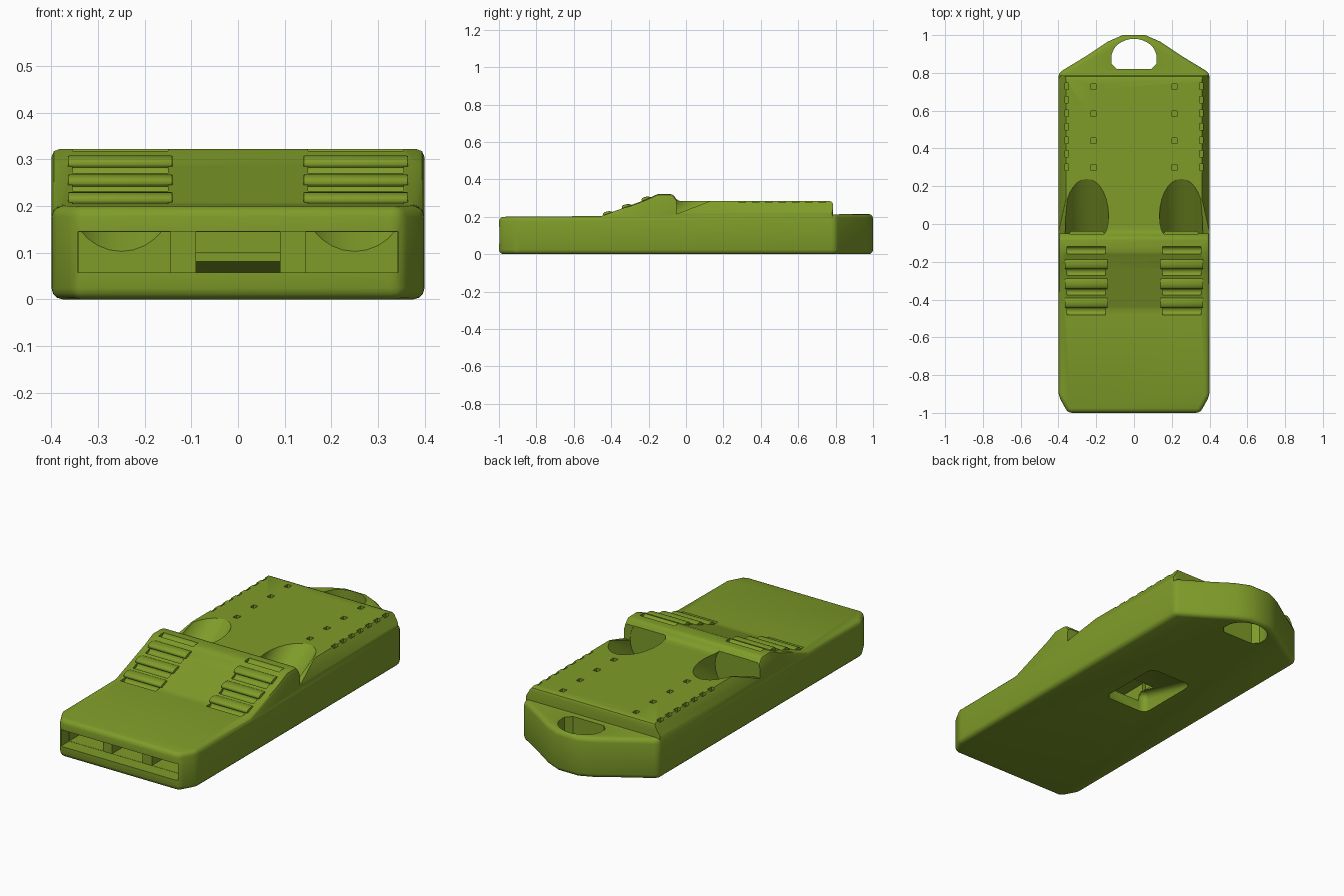
import bpy, bmesh, math
from mathutils import Vector

if "Cube" in bpy.data.objects:
    bpy.data.objects.remove(bpy.data.objects["Cube"])

mat = bpy.data.materials.new("olive_plastic")
mat.diffuse_color = (0.21, 0.33, 0.022, 1)
mat.use_nodes = True
mat.node_tree.nodes["Principled BSDF"].inputs["Base Color"].default_value = mat.diffuse_color


def prism(name, pts, vec):
    """Closed solid: 3D polygon swept along a vector."""
    bm = bmesh.new()
    face = bm.faces.new([bm.verts.new(p) for p in pts])
    new = bmesh.ops.extrude_face_region(bm, geom=[face])["geom"]
    bmesh.ops.translate(bm, vec=Vector(vec),
                        verts=[g for g in new if isinstance(g, bmesh.types.BMVert)])
    bmesh.ops.recalc_face_normals(bm, faces=bm.faces)
    me = bpy.data.meshes.new(name)
    bm.to_mesh(me)
    bm.free()
    ob = bpy.data.objects.new(name, me)
    bpy.context.collection.objects.link(ob)
    me.materials.append(mat)
    return ob


def box(name, x0, x1, y0, y1, z0, z1):
    return prism(name, [(x0, y0, z0), (x1, y0, z0), (x1, y1, z0), (x0, y1, z0)], (0, 0, z1 - z0))


def apply(ob, mod):
    bpy.context.view_layer.objects.active = ob
    bpy.ops.object.modifier_apply(modifier=mod.name)


def boolean(ob, other, op="DIFFERENCE"):
    m = ob.modifiers.new("bool", "BOOLEAN")
    m.operation, m.solver, m.object = op, "EXACT", other
    apply(ob, m)
    bpy.data.objects.remove(other, do_unlink=True)


def bevel(ob, width, segments):
    m = ob.modifiers.new("bevel", "BEVEL")
    m.width, m.segments, m.limit_method, m.angle_limit = width, segments, "ANGLE", math.radians(28)
    apply(ob, m)


def ellipse_y(cx, y, cz, rx, rz, n=28):
    return [(cx + rx * math.cos(2 * math.pi * i / n), y,
             cz + rz * math.sin(2 * math.pi * i / n)) for i in range(n)]


def bar(name, x0, x1, y, z, ry, rz, n=16):
    """Elliptical bar lying along x."""
    pts = [(x0, y + ry * math.cos(2 * math.pi * i / n),
            z + rz * math.sin(2 * math.pi * i / n)) for i in range(n)]
    return prism(name, pts, (x1 - x0, 0, 0))


# Base slab with tapered lanyard end, rounded all over
half = [(.35, -1), (.4, -.91), (.4, .8), (.26, .885), (.14, .965), (.06, 1)]
plan = half + [(-x, y) for x, y in reversed(half)]
body = prism("whistle_body", [(x, y, 0) for x, y in plan], (0, 0, .2))
for v in body.data.vertices:
    if v.co.z > .1:
        v.co.z = .2 + .0075 * (v.co.y + 1)
bevel(body, .024, 3)

# Ramp, hump and raised rear deck
side = [(-.53, .08), (-.49, .19), (-.22, .29), (-.15, .322), (-.07, .322), (-.045, .284),
        (.785, .284), (.79, .08)]
upper = prism("upper", [(-.3995, y, z) for y, z in side], (.799, 0, 0))
bevel(upper, .016, 2)
for s in (-1, 1):
    boolean(upper, prism("shoulder_cutter", [(s * .41, -.043, .2), (s * .355, -.043, .294),
                                             (s * .45, -.043, .294)], (0, .9, 0)))

# Rows of small pits on the deck
for s in (-1, 1):
    for i in range(7):
        y = .283 + i * .0713
        boolean(upper, box("pit_cutter", s * .357 - .009, s * .357 + .009, y, y + .035, .232, .31))
        if i % 2 == 0:
            boolean(upper, box("pit_cutter", s * .215 - .013, s * .215 + .013, y, y + .031, .262, .31))

# Grip grooves on the ramp
grips = [(-.46, .207), (-.36, .245), (-.255, .285), (-.14, .327)]
boolean(body, upper, "UNION")
for s in (-1, 1):
    x0, x1 = sorted((s * .15, s * .355))
    for y, z in grips:
        boolean(body, bar("groove_cutter", x0, x1, y, z, .022, .022))

# Lanyard hole, flat at the inner edge
hole = [(.09, .82), (.12, .85)]
hole += [(.12 * math.cos(a), .88 + .1 * math.sin(a))
         for a in [math.pi * i / 16 for i in range(17)]]
hole += [(-.12, .85), (-.09, .82)]
boolean(body, prism("lanyard_cutter", [(x, y, -.1) for x, y in hole], (0, 0, .6)))

# Mouth slot and three air channels
boolean(body, box("mouth_cutter", -.343, .343, -1.1, -.93, .057, .145))
boolean(body, box("centre_channel_cutter", -.09, .09, -1.1, .05, .058, .144))
boolean(body, box("centre_chamber_cutter", -.11, .11, -.04, .5, .1, .2))
for s in (-1, 1):
    x0, x1 = sorted((s * .145, s * .342))
    boolean(body, box("side_channel_cutter", x0, x1, -1.1, -.04, .058, .144))
    # Sound windows scooped into the deck, open towards the shoulders
    boolean(body, prism("window_cutter", ellipse_y(s * .25, -.052, .22, .115, .125), (0, .6, .39)))
    boolean(body, prism("rim_cutter", [(s * .31, -.051, .215), (s * .31, -.051, .3),
                                       (s * .31, .17, .3)], (s * .2, 0, 0)))

# Underside sound window with a sloping blade and rounded corners
lower = prism("lower_window_cutter", [(-.13, -.07, -.1), (-.13, -.07, .11), (-.13, .3, .02),
                                      (-.13, .3, -.1)], (.26, 0, 0))
bevel(lower, .035, 3)
boolean(body, lower)

# Raised grip ridges behind each groove
ridges = []
for s in (-1, 1):
    x0, x1 = sorted((s * .14, s * .365))
    for i, (y, z) in enumerate(grips[:3]):
        r = bar("grip_ridge_%s_%d" % ("left" if s < 0 else "right", i + 1),
                x0, x1, y + .05, z + .006, .034, .017)
        bevel(r, .008, 2)
        ridges.append(r)

for ob in [body] + ridges:
    bpy.ops.object.select_all(action="DESELECT")
    ob.select_set(True)
    bpy.context.view_layer.objects.active = ob
    bpy.ops.object.shade_smooth_by_angle(angle=math.radians(32))
